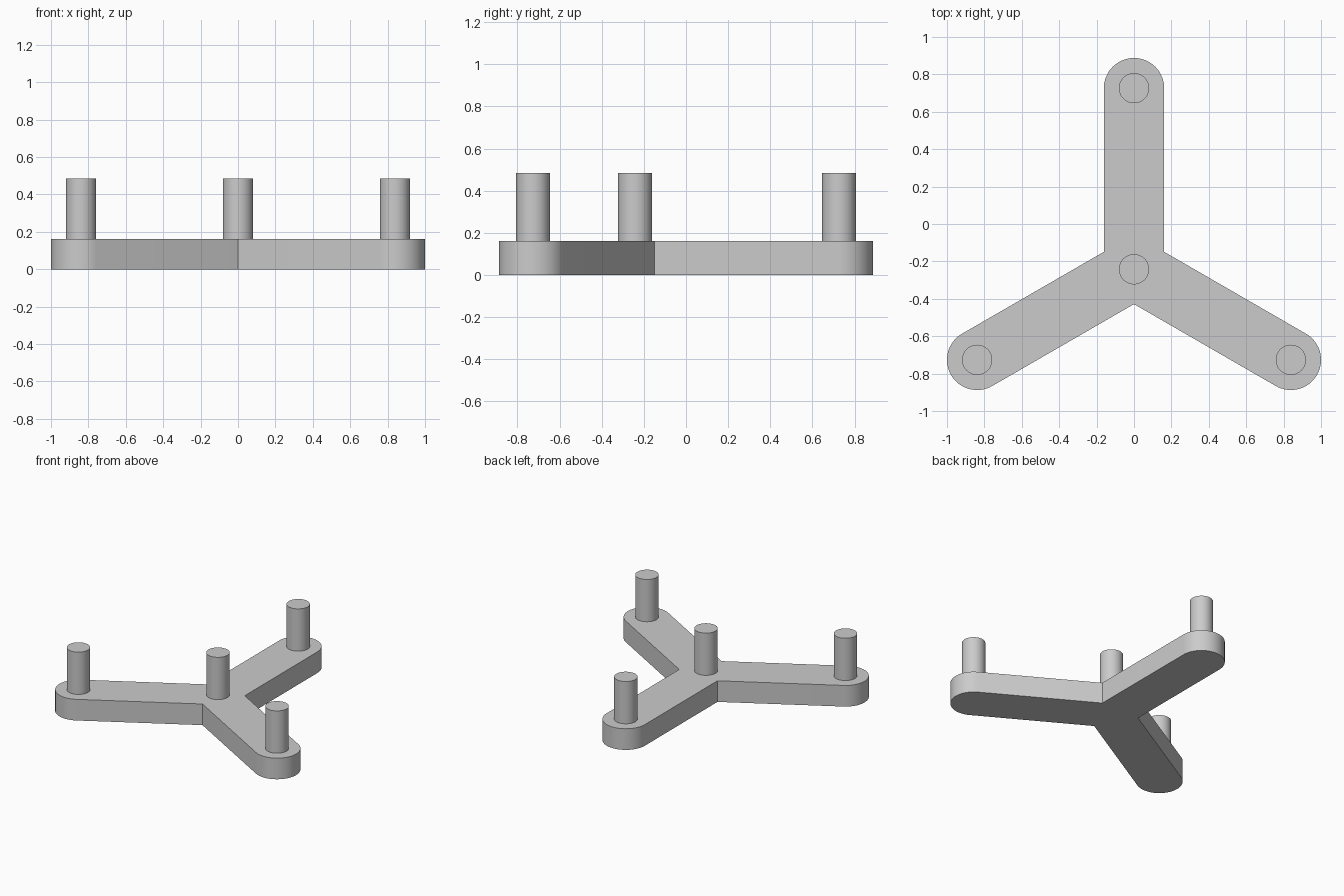
import bpy, bmesh
from math import sin, cos, pi, sqrt
from mathutils import Vector

cube = bpy.data.objects.get("Cube")
if cube:
    bpy.data.objects.remove(cube, do_unlink=True)

# Proportions: everything is a multiple of one unit
U = 1 / (6 * cos(pi / 6) + 1)
ARM = 6 * U
HUB = Vector((0, -ARM / 4, 0))
ANGLES = [pi / 2 + k * 2 * pi / 3 for k in range(3)]

grey = bpy.data.materials.new("plain grey")
grey.use_nodes = True
colour = (0.6, 0.6, 0.6, 1)
grey.diffuse_color = colour
grey.node_tree.nodes["Principled BSDF"].inputs["Base Color"].default_value = colour


def polar(angle, radius):
    return Vector((cos(angle), sin(angle), 0)) * radius


def prism(name, outline, bottom, top):
    """Extrude a flat outline upward into a solid."""
    bm = bmesh.new()
    face = bm.faces.new([bm.verts.new((p.x, p.y, bottom)) for p in outline])
    result = bmesh.ops.extrude_face_region(bm, geom=[face], use_keep_orig=True)
    verts = [g for g in result["geom"] if isinstance(g, bmesh.types.BMVert)]
    bmesh.ops.translate(bm, verts=verts, vec=(0, 0, top - bottom))
    bmesh.ops.recalc_face_normals(bm, faces=bm.faces)
    mesh = bpy.data.meshes.new(name)
    bm.to_mesh(mesh)
    bm.free()
    mesh.materials.append(grey)
    obj = bpy.data.objects.new(name, mesh)
    bpy.context.collection.objects.link(obj)
    bpy.ops.object.select_all(action="DESELECT")
    obj.select_set(True)
    bpy.context.view_layer.objects.active = obj
    bpy.ops.object.shade_smooth_by_angle(angle=pi / 6)
    return obj


# Three-armed base: a rounded tip per arm, then the inner corner to the next arm
STEPS = 32
outline = []
for a in ANGLES:
    tip = HUB + polar(a, ARM)
    outline += [tip + polar(a - pi / 2 + pi * i / STEPS, U) for i in range(STEPS + 1)]
    outline.append(HUB + polar(a + pi / 3, 2 * U / sqrt(3)))
prism("three_arm_base", outline, 0, U)

# Upright pins at the hub and at each arm tip
spots = {"hub_pin": HUB}
for name, a in zip(("back_pin", "right_pin", "left_pin"), ANGLES):
    spots[name] = HUB + polar(a, ARM)
for name, spot in spots.items():
    prism(name, [spot + polar(2 * pi * i / 64, U / 2) for i in range(64)], U, 3 * U)
